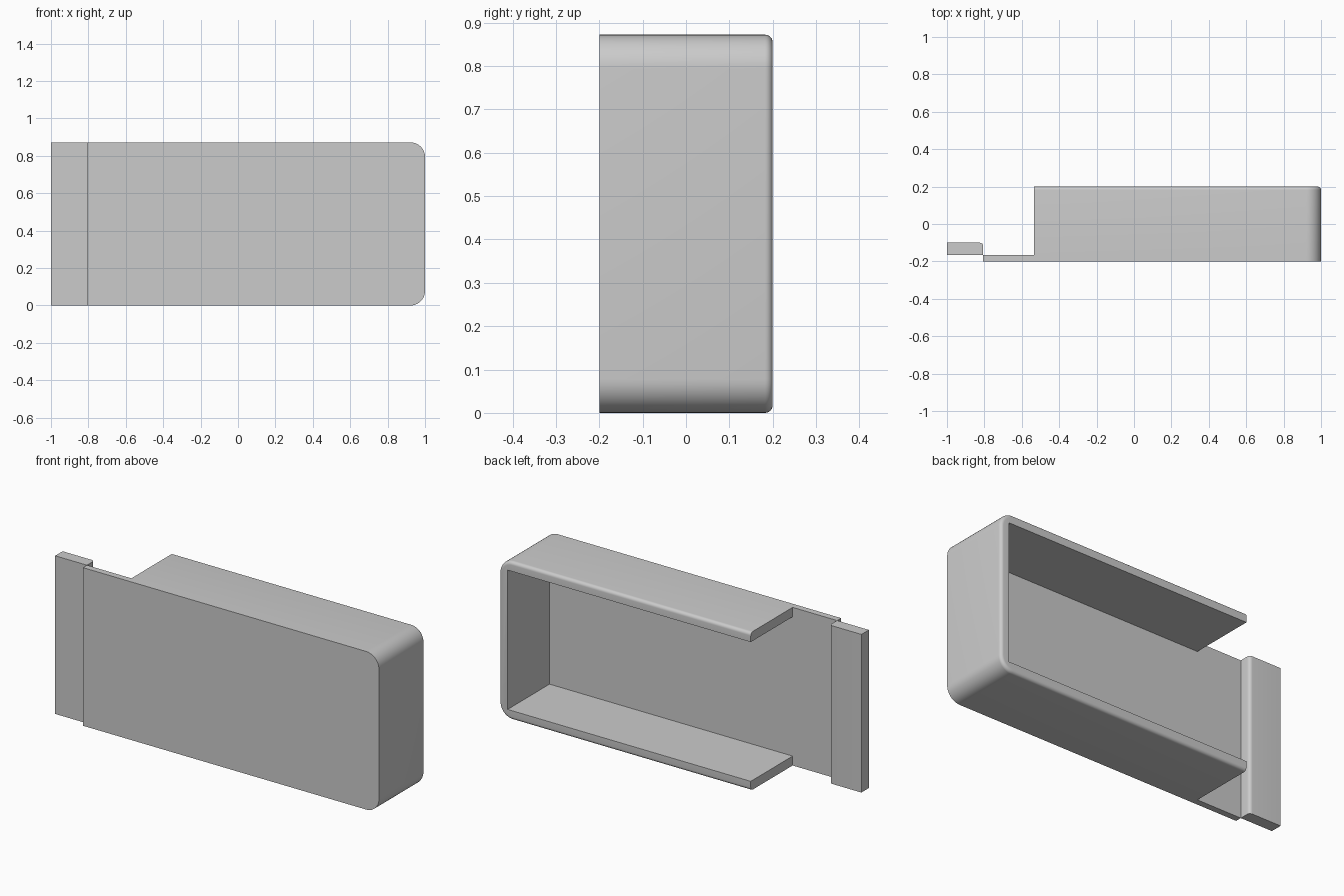
import bpy, bmesh, math
from mathutils import Vector

cube = bpy.data.objects.get("Cube")
if cube:
    bpy.data.objects.remove(cube, do_unlink=True)

HEIGHT = 0.872
FRONT, PLATE_BACK, BACK = -0.2, -0.165, 0.2
PLATE_LEFT, WALL_LEFT, RIGHT = -0.806, -0.535, 1.0
WALL, CORNER, EDGE_ROUND = 0.052, 0.078, 0.018

grey = bpy.data.materials.new("light grey")
grey.use_nodes = True
colour = (0.6, 0.6, 0.6, 1)
grey.diffuse_color = colour
grey.node_tree.nodes["Principled BSDF"].inputs["Base Color"].default_value = colour


def arc(cx, cy, radius, start, steps=10):
    """Points of a quarter circle, starting at an angle in degrees."""
    angles = [math.radians(start + 90 * i / steps) for i in range(steps + 1)]
    return [(cx + radius * math.cos(a), cy + radius * math.sin(a)) for a in angles]


def prism(name, outline, place, direction, round_edge=None):
    """Extrude a flat outline, optionally rounding the edges picked by a rule."""
    bm = bmesh.new()
    face = bm.faces.new([bm.verts.new(place(a, b)) for a, b in outline])
    grown = bmesh.ops.extrude_face_region(bm, geom=[face], use_keep_orig=True)
    moved = [v for v in grown["geom"] if isinstance(v, bmesh.types.BMVert)]
    bmesh.ops.translate(bm, verts=moved, vec=Vector(direction))
    bmesh.ops.recalc_face_normals(bm, faces=bm.faces)
    if round_edge:
        bmesh.ops.bevel(bm, geom=[e for e in bm.edges if round_edge(e)],
                        offset=EDGE_ROUND, segments=6, profile=0.5, affect='EDGES')
    mesh = bpy.data.meshes.new(name)
    bm.to_mesh(mesh)
    bm.free()
    mesh.materials.append(grey)
    obj = bpy.data.objects.new(name, mesh)
    bpy.context.collection.objects.link(obj)
    return obj


def smooth(obj):
    bpy.ops.object.select_all(action='DESELECT')
    obj.select_set(True)
    bpy.context.view_layer.objects.active = obj
    bpy.ops.object.shade_smooth_by_angle(angle=math.radians(30))


def back_rim(edge):
    """Edges round the back, apart from the one at the open left end."""
    points = [v.co for v in edge.verts]
    return (all(p.y > BACK - 0.001 for p in points)
            and not all(p.x < PLATE_LEFT + 0.001 for p in points))


# Tray body: front plate and walls as one block with rounded right corners
body_outline = ([(PLATE_LEFT, HEIGHT), (PLATE_LEFT, 0)]
                + arc(RIGHT - CORNER, CORNER, CORNER, -90)
                + arc(RIGHT - CORNER, HEIGHT - CORNER, CORNER, 0))
body = prism("tray_body", body_outline, lambda x, z: (x, FRONT, z),
             (0, BACK - FRONT, 0), back_rim)

# Pocket cutter: clears the left end and hollows the space between the walls
low, high = WALL, HEIGHT - WALL
pocket = [(-0.9, -0.1), (WALL_LEFT, -0.1), (WALL_LEFT, low), (RIGHT - WALL, low),
          (RIGHT - WALL, high), (WALL_LEFT, high), (WALL_LEFT, 1), (-0.9, 1)]
cutter = prism("pocket_cutter", pocket, lambda x, z: (x, PLATE_BACK, z), (0, 0.5, 0))
cutter.hide_render = True
cut = body.modifiers.new("pocket", 'BOOLEAN')
cut.operation = 'DIFFERENCE'
cut.solver = 'EXACT'
cut.object = cutter
bpy.context.view_layer.objects.active = body
bpy.ops.object.modifier_apply(modifier=cut.name)
bpy.data.objects.remove(cutter, do_unlink=True)
smooth(body)

# End strip: stepped back behind the plate, one long edge rounded
strip_back = -0.1
strip_outline = ([(-1, strip_back), (-1, PLATE_BACK), (PLATE_LEFT, PLATE_BACK)]
                 + arc(PLATE_LEFT - EDGE_ROUND, strip_back - EDGE_ROUND, EDGE_ROUND, 0, 6))
strip = prism("end_strip", strip_outline, lambda x, y: (x, y, 0), (0, 0, HEIGHT))
smooth(strip)
